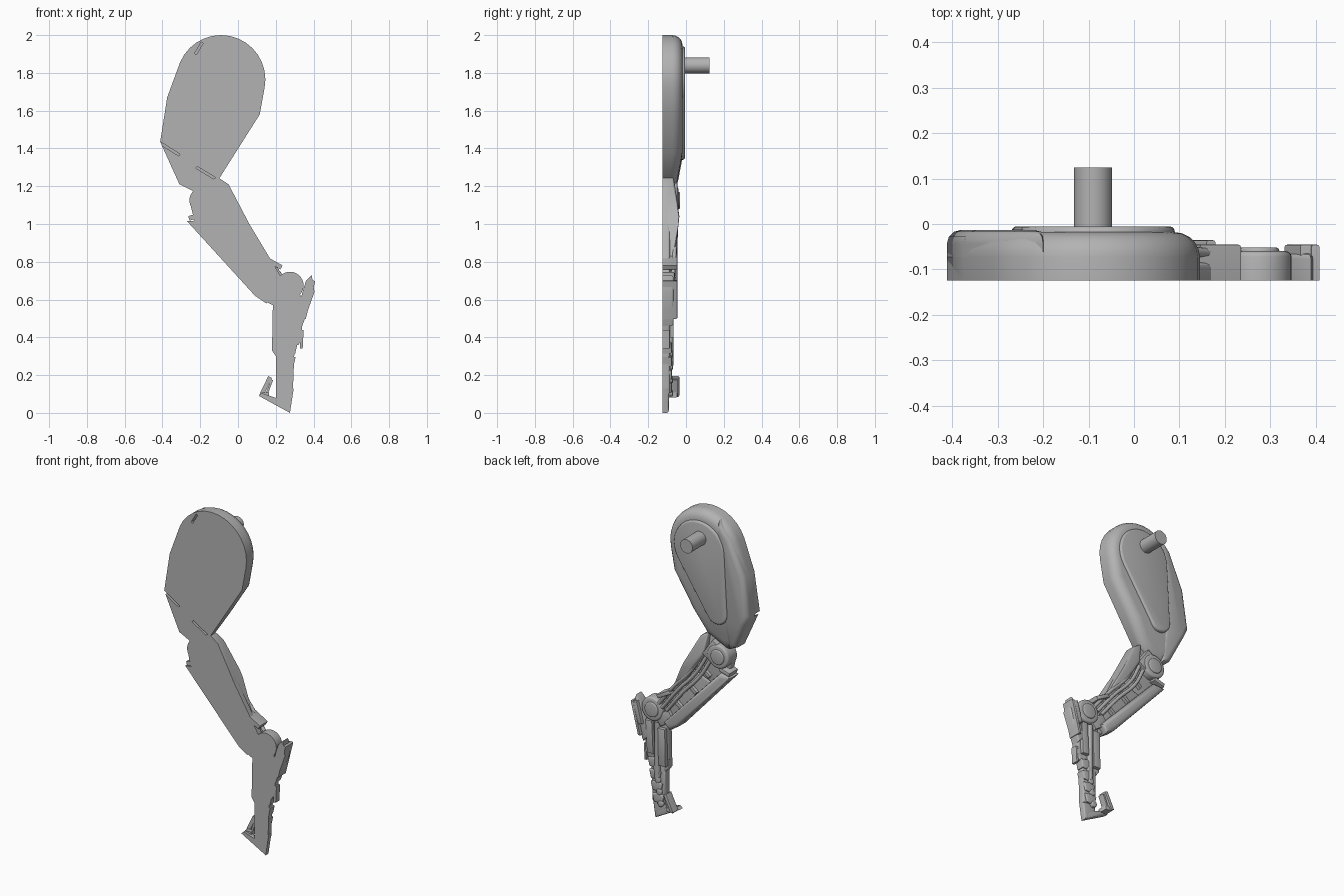
import bpy, bmesh, math
from mathutils import Vector
from mathutils.geometry import convex_hull_2d

cube = bpy.data.objects.get("Cube")
if cube:
    bpy.data.objects.remove(cube, do_unlink=True)

FLAT_SIDE = -.125
LOW, MIDDLE, HIGH = -.085, -.065, -.045
KNEE, ANKLE = Vector((-.185, 1.125)), Vector((.275, .675))
SIDES = 32
parts = []

grey = bpy.data.materials.new("plain grey")
grey.use_nodes = True
grey.diffuse_color = (.45, .45, .45, 1)
shader = grey.node_tree.nodes["Principled BSDF"]
shader.inputs["Base Color"].default_value = grey.diffuse_color


def link(name, data):
    data.materials.append(grey)
    obj = bpy.data.objects.new(name, data)
    bpy.context.collection.objects.link(obj)
    return obj


def circle(centre, radius):
    """Ring of x-z points."""
    angles = [math.tau * i / SIDES for i in range(SIDES)]
    return [Vector(centre) + radius * Vector((math.cos(a), math.sin(a))) for a in angles]


def plate(name, points, back, bevel=.012, front=FLAT_SIDE, segments=3, taper=None):
    """Convex x-z outline extruded towards +y, with a rounded back rim."""
    points = [Vector(p) for p in points]
    outline = [points[i] for i in convex_hull_2d(points)]
    bm = bmesh.new()
    face = bm.faces.new([bm.verts.new((p.x, front, p.y)) for p in outline])
    moved = bmesh.ops.extrude_face_region(bm, geom=[face], use_keep_orig=True)["geom"]
    top = [v for v in moved if isinstance(v, bmesh.types.BMVert)]
    for v in top:
        v.co.y = back
    if bevel:
        rim = [e for e in bm.edges if all(v in top for v in e.verts)]
        bmesh.ops.bevel(bm, geom=rim, offset=bevel, segments=segments, profile=.5,
                        affect="EDGES", clamp_overlap=True)
    if taper:
        middle, above, below = taper
        bmesh.ops.bisect_plane(bm, geom=bm.verts[:] + bm.edges[:] + bm.faces[:],
                               plane_co=(0, 0, middle), plane_no=(0, 0, 1))
        for v in bm.verts:
            rise = v.co.z - middle
            shrink = rise * above if rise > 0 else -rise * below
            v.co.y = front + (v.co.y - front) * (1 - shrink)
    bmesh.ops.recalc_face_normals(bm, faces=bm.faces)
    mesh = bpy.data.meshes.new(name)
    bm.to_mesh(mesh)
    bm.free()
    obj = link(name, mesh)
    parts.append(obj)
    return obj


def strip(name, start, end, width, back, bevel=.006, front=FLAT_SIDE):
    """Straight bar between two points."""
    start, end = Vector(start), Vector(end)
    side = (end - start).orthogonal().normalized() * width / 2
    corners = [start + side, end + side, end - side, start - side]
    return plate(name, corners, back, bevel, front, segments=2)


def rod(name, path, radius):
    """Round bent tube through a few points."""
    curve = bpy.data.curves.new(name, "CURVE")
    curve.dimensions = "3D"
    curve.bevel_depth, curve.bevel_resolution, curve.use_fill_caps = radius, 2, True
    spline = curve.splines.new("BEZIER")
    spline.bezier_points.add(len(path) - 1)
    for point, co in zip(spline.bezier_points, path):
        point.co = co
        point.handle_left_type = point.handle_right_type = "AUTO"
    link(name, curve)


# Thigh: rounded body, outer shell, raised panel and hip pin
thigh_taper = (1.38, 0, 1.7)
outer_edge = [(-.28, 1.88), (-.375, 1.67), (-.412, 1.435), (-.31, 1.21)]
body = plate("thigh_body", circle((-.09, 1.765), .235) + outer_edge
             + [(.115, 1.58), (-.1, 1.24), (-.23, 1.17)],
             -.018, .055, segments=5, taper=thigh_taper)
shell = plate("thigh_shell", outer_edge + [(-.2, 1.97), (-.19, 1.9), (-.25, 1.18)],
              -.013, .03, taper=thigh_taper)
plate("thigh_panel", circle((-.08, 1.77), .17) + circle((-.2, 1.41), .07),
      -.005, front=MIDDLE)
plate("hip_pin", circle((-.09, 1.84), .042), -FLAT_SIDE, 0, front=HIGH)

# Narrow slots in the flat side of the thigh
for start, end in [((-.43, 1.44), (-.31, 1.365)), ((-.22, 1.3), (-.12, 1.24)),
                   ((-.225, 1.9), (-.19, 1.96))]:
    cutter = strip("slot_cutter", start, end, .012, LOW, 0, front=-.2)
    parts.remove(cutter)
    cutter.hide_render = True
    cutter.hide_set(True)
    for target in (body, shell):
        slot = target.modifiers.new("slot", "BOOLEAN")
        slot.operation, slot.object, slot.solver = "DIFFERENCE", cutter, "EXACT"

# Shin: flat core, calf shell and front rail
shin_top, shin_bend = [(-.11, 1.25), (-.05, 1.21)], (.06, 1)
calf_back = [(-.15, .915), (.035, .695), (.09, .62)]
plate("shin_upper", circle(KNEE, .07) + shin_top + [shin_bend, (-.22, .97), calf_back[0]], LOW)
plate("shin_lower", calf_back + [shin_bend, (.145, .825), (.24, .7), (.185, .57)], LOW)
plate("calf_shell", calf_back + [(-.27, 1.015), (.15, .58), (.19, .62), (-.19, 1.02)],
      HIGH, .022)
plate("shin_rail", shin_top + [shin_bend, (.145, .825), (.11, .82), (-.09, 1.12)],
      -.035, .016, taper=(1.04, 1.6, 1.2))
strip("calf_spur", (-.26, 1.03), (-.19, 1.05), .025, HIGH)
strip("shin_lug", (.14, .82), (.23, .77), .024, HIGH)

# Cables and braces running down the shin
for i in range(3):
    shift = Vector((.03 * i, 0, .01 * i))
    path = [(-.13, -.07, 1.1), (-.05, -.055, .96), (.06, -.06, .84), (.18, -.07, .69)]
    rod("shin_cable", [Vector(p) + shift for p in path], .011)
    middle = Vector((-.06, 1.01)).lerp((.12, .76), i / 2)
    reach = Vector((.05, .04))
    strip("shin_brace", middle - reach, middle + reach, .025, MIDDLE)

# Knee and ankle discs with raised caps
for name, centre, height in [("knee", KNEE, -.04), ("ankle", ANKLE, -.06)]:
    plate(name + "_joint", circle(centre, .072), height)
    plate(name + "_cap", circle(centre, .045), height + .008, .006, front=LOW)
strip("knee_link", (-.17, 1.2), (-.1, 1.1), .06, HIGH)
strip("ankle_link", (.15, .67), (.24, .61), .07, MIDDLE)

# Heel fin with two ridges
fin_tip = (.39, .73)
plate("heel_fin", [fin_tip, (.405, .64), (.34, .46), (.3, .5), (.36, .7)], MIDDLE)
strip("heel_fin_ridge", (.345, .57), (.38, .7), .028, HIGH)
strip("heel_fin_edge", (.35, .5), (.4, .7), .018, HIGH)

# Lower leg: tapering core, side bars and piston
plate("lower_leg", circle((.26, .6), .075) + [(.34, .4), (.32, .36), (.18, .33)], LOW)
plate("lower_leg_front_edge", [(.18, .38), (.18, .33), (.2, .3), (.23, .36)], LOW, .006)
plate("pastern", [(.2, .36), (.3, .36), (.29, .1), (.2, .1)], LOW)
strip("lower_leg_front", (.215, .57), (.21, .34), .05, MIDDLE)
strip("lower_leg_rear", (.3, .6), (.29, .4), .045, MIDDLE)
strip("lower_leg_hook", (.34, .44), (.335, .34), .015, LOW)
rod("lower_leg_piston", [(.25, LOW, z) for z in (.6, .45, .25)], .018)

# Stacked armour blocks and pivots
for i in range(4):
    centre = Vector((.275 - .01 * i, .34 - .07 * i))
    half, drop = Vector((.04, 0)), Vector((0, .025))
    plate("leg_armour", [centre - half + drop, centre + half + drop, centre + drop * 1.4,
          centre + half * .7 - drop, centre - half * .7 - drop], -.075, .008)
    plate("leg_pivot", circle(centre - half / 2 - drop, .018), -.07, .005)

# Foot wedge with upright toe guard
foot_tip, toe = (.275, 0), (.11, .09)
plate("sole", [toe, foot_tip, (.26, .06), (.125, .105)], -.09)
plate("foot_heel", [foot_tip, (.295, .13), (.2, .13), (.2, .05)], -.09)
strip("toe_guard", (.122, .09), (.17, .19), .022, -.035, front=LOW)
strip("toe_guard_edge", (.15, .095), (.18, .175), .012, HIGH, .004, front=LOW)
strip("toe_strut", (.125, .095), (.165, .095), .025, HIGH, front=-.11)

# Smooth shading with sharp edges kept
bpy.ops.object.select_all(action="DESELECT")
for obj in parts:
    obj.select_set(True)
bpy.context.view_layer.objects.active = body
bpy.ops.object.shade_smooth_by_angle(angle=math.radians(35))
